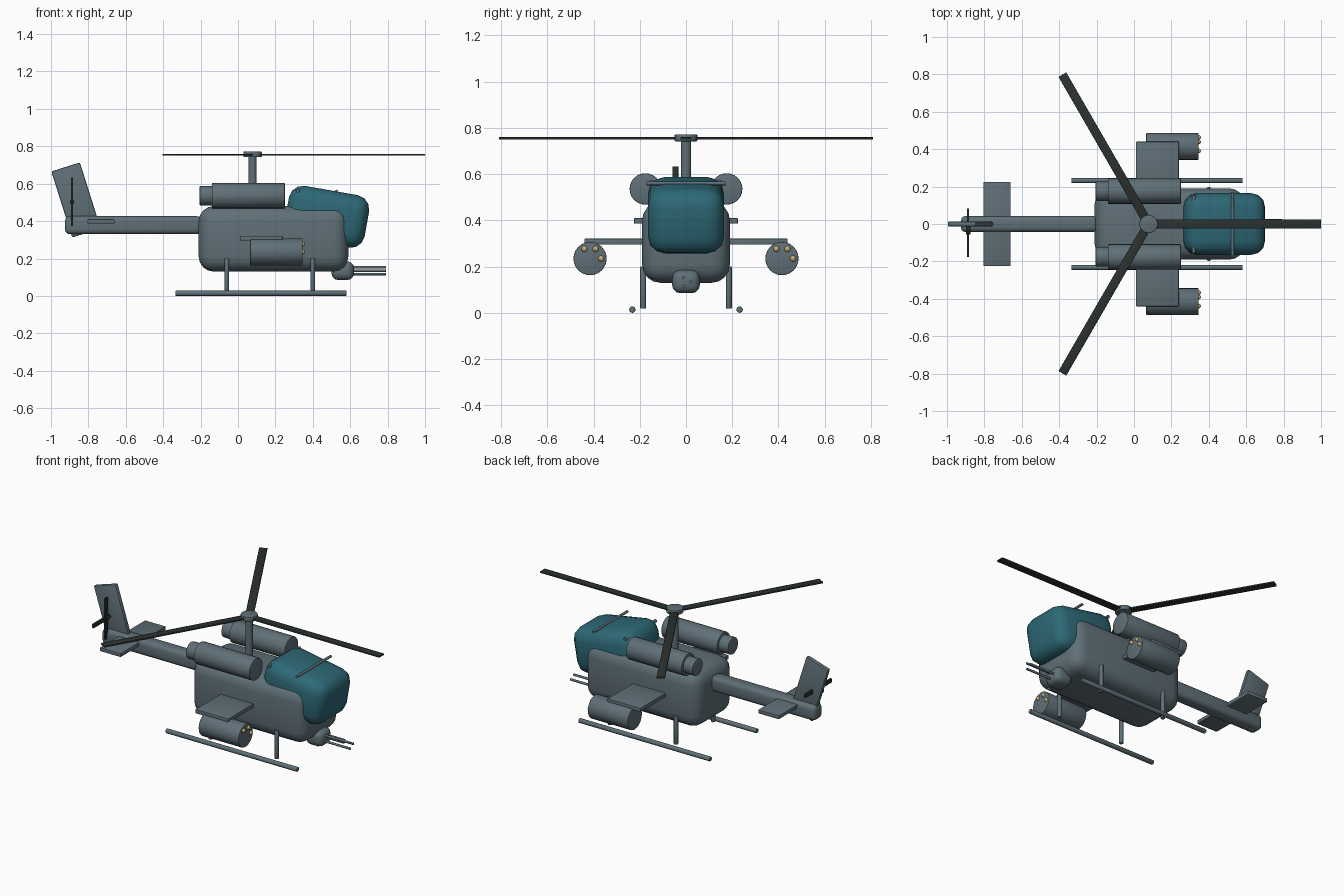
import bpy, math
from mathutils import Vector

cube = bpy.data.objects.get("Cube")
if cube:
    bpy.data.objects.remove(cube, do_unlink=True)


def material(name, rgb):
    m = bpy.data.materials.new(name)
    m.use_nodes = True
    m.diffuse_color = (*rgb, 1)
    m.node_tree.nodes["Principled BSDF"].inputs["Base Color"].default_value = (*rgb, 1)
    return m


GREY = material("slate grey", (0.115, 0.16, 0.185))
GLASS = material("teal glass", (0.026, 0.14, 0.18))
DARK = material("rotor black", (0.024, 0.031, 0.03))
BRASS = material("brass", (0.56, 0.42, 0.2))


def finish(name, mat, bevel=0, segments=2):
    ob = bpy.context.object
    ob.name = name
    ob.data.materials.append(mat)
    if bevel:
        mod = ob.modifiers.new("rounding", "BEVEL")
        mod.width, mod.segments = bevel, segments
        mod.limit_method = "ANGLE"
        bpy.ops.object.modifier_apply(modifier=mod.name)
    bpy.ops.object.shade_smooth_by_angle(angle=math.radians(40))
    return ob


def box(name, centre, size, mat=GREY, bevel=0.004, segments=2, pitch=0, yaw=0):
    bpy.ops.mesh.primitive_cube_add(size=1)
    ob = bpy.context.object
    ob.scale = size
    bpy.ops.object.transform_apply(location=False, rotation=False, scale=True)
    ob.location = centre
    ob.rotation_euler = (0, math.radians(pitch), math.radians(yaw))
    return finish(name, mat, bevel, segments)


def rod(name, start, end, radius, mat=GREY, sides=24, bevel=0):
    a, b = Vector(start), Vector(end)
    bpy.ops.mesh.primitive_cylinder_add(vertices=sides, radius=radius,
                                        depth=(b - a).length, location=(a + b) / 2)
    bpy.context.object.rotation_euler = (b - a).to_track_quat("Z", "Y").to_euler()
    return finish(name, mat, bevel)


def ball(name, centre, radius, mat):
    bpy.ops.mesh.primitive_uv_sphere_add(segments=12, ring_count=8, radius=radius, location=centre)
    return finish(name, mat)


# Body, canopy and its cross bars
box("fuselage", (0.19, 0, 0.305), (0.8, 0.38, 0.35), bevel=0.08, segments=4)
box("canopy", (0.475, 0, 0.423), (0.435, 0.33, 0.285), GLASS, 0.075, 3, pitch=10)
rod("canopy_front_bar", (0.527, -0.17, 0.56), (0.527, 0.17, 0.56), 0.008, sides=12)
rod("canopy_rear_bar", (0.32, -0.155, 0.563), (0.32, 0.155, 0.563), 0.01, sides=12)
ball("landing_light", (0.52, -0.13, 0.148), 0.015, BRASS)

# Tail
box("tail_boom", (-0.56, 0, 0.378), (0.73, 0.086, 0.096), bevel=0.025, segments=3)
box("tail_fin", (-0.866, 0, 0.513), (0.16, 0.028, 0.37), bevel=0.008, pitch=-17.5)
box("stabilizer", (-0.732, 0, 0.398), (0.145, 0.45, 0.024))
rod("tail_rotor_hub", (-0.887, 0, 0.503), (-0.887, -0.055, 0.503), 0.012, DARK, 12)
box("tail_blade_upright", (-0.887, -0.046, 0.503), (0.012, 0.026, 0.26), DARK, 0.002)
box("tail_blade_level", (-0.887, -0.046, 0.503), (0.012, 0.26, 0.026), DARK, 0.002)

# Main rotor
MAST_X = 0.078
rod("rotor_mast", (MAST_X, 0, 0.45), (MAST_X, 0, 0.75), 0.022)
rod("rotor_hub", (MAST_X, 0, 0.742), (MAST_X, 0, 0.772), 0.049, bevel=0.004)
for i in range(3):
    a = math.radians(120 * i)
    box(f"rotor_blade_{i + 1}", (MAST_X + 0.462 * math.cos(a), 0.462 * math.sin(a), 0.755),
        (0.92, 0.048, 0.01), DARK, 0.002, yaw=120 * i)

# Chin turret with three barrels
box("chin_turret", (0.56, 0, 0.135), (0.12, 0.12, 0.1), bevel=0.035, segments=3)
for i in range(3):
    a = math.radians(120 * i)
    y, z = 0.021 * math.cos(a), 0.135 + 0.021 * math.sin(a)
    rod(f"gun_barrel_{i + 1}", (0.58, y, z), (0.79, y, z), 0.007, sides=12)

# Wings, pods, engines and landing gear on both sides
for side, s in (("left", 1), ("right", -1)):
    box(f"{side}_wing", (0.125, s * 0.29, 0.308), (0.23, 0.3, 0.026))
    pod_y, pod_z = s * 0.415, 0.235
    rod(f"{side}_rocket_pod", (0.065, pod_y, pod_z), (0.345, pod_y, pod_z), 0.072, bevel=0.004)
    for i in range(3):
        a = math.radians(60 * i)
        ball(f"{side}_rocket_{i + 1}", (0.345, pod_y + 0.048 * math.cos(a),
             pod_z + 0.048 * math.sin(a)), 0.013, BRASS)
    y = s * 0.176
    rod(f"{side}_engine", (-0.14, y, 0.536), (0.25, y, 0.536), 0.068, bevel=0.004)
    rod(f"{side}_exhaust", (-0.205, y, 0.536), (-0.13, y, 0.536), 0.052, bevel=0.004)
    y = s * 0.232
    rod(f"{side}_skid", (-0.335, y, 0.014), (0.58, y, 0.014), 0.014, sides=12, bevel=0.004)
    for label, x in (("front", 0.4), ("rear", -0.06)):
        rod(f"{side}_{label}_strut", (x, s * 0.185, 0.018), (x, s * 0.185, 0.2),
            0.013, sides=12, bevel=0.003)
